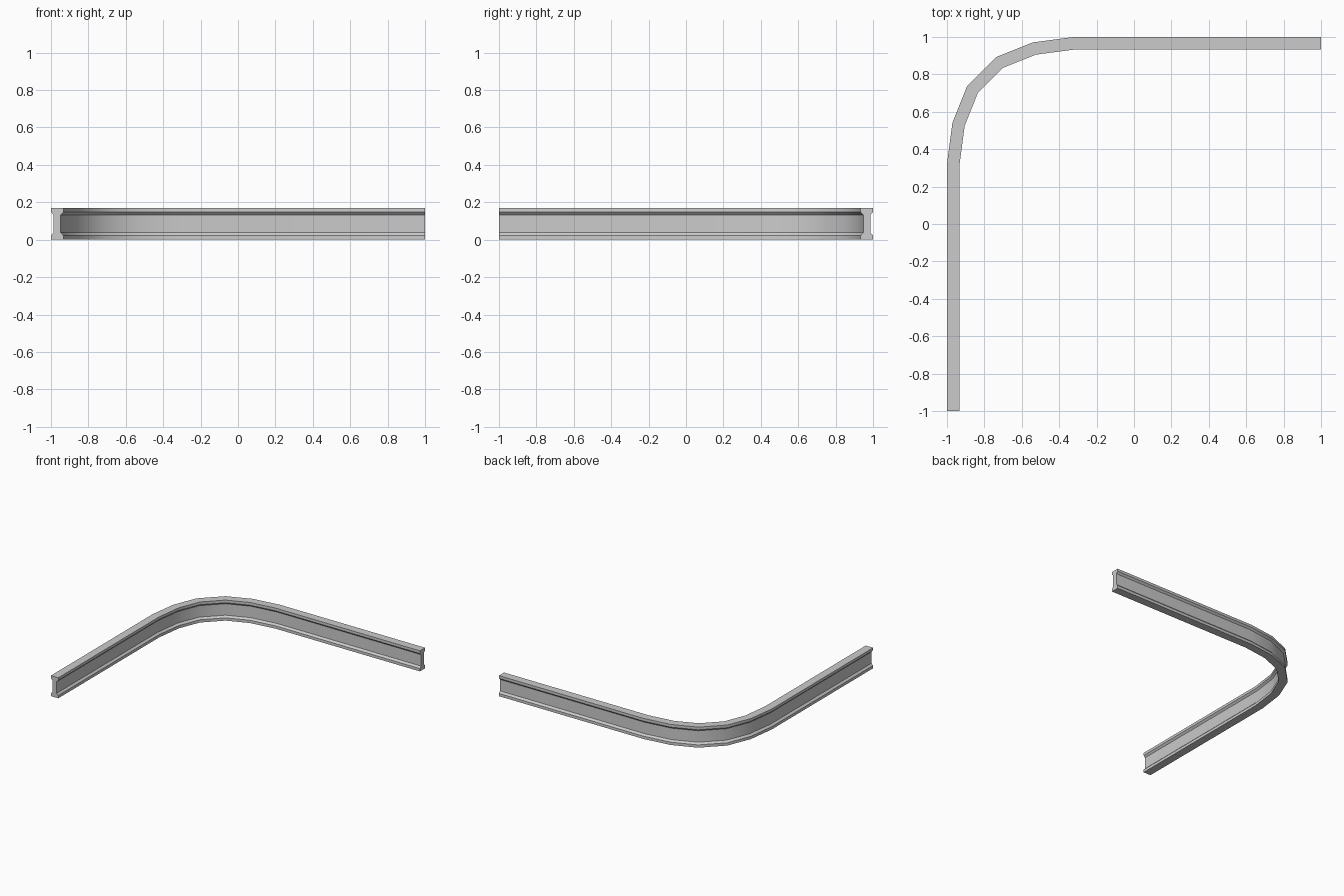
import bpy, bmesh, math
from mathutils import Vector

if "Cube" in bpy.data.objects:
    bpy.data.objects.remove(bpy.data.objects["Cube"])

# Centre line seen from above: straight run, rounded corner, straight run
half = [(-0.967, -1.0), (-0.967, 0.315), (-0.938, 0.534), (-0.864, 0.718)]
path = [Vector(p) for p in half + [(-y, -x) for x, y in reversed(half)]]

# I-beam cross-section (side offset, height), mirrored to the other side
side = [(0.0335, 0.0), (0.0335, 0.023), (0.019, 0.038),
        (0.019, 0.132), (0.0335, 0.147), (0.0335, 0.169)]
profile = side + [(-s, z) for s, z in reversed(side)]


def miter(i):
    """Sideways vector at path point i, lengthened at the bends."""
    dirs = [(path[j + 1] - path[j]).normalized()
            for j in (i - 1, i) if 0 <= j < len(path) - 1]
    mean = sum(dirs, Vector((0, 0))).normalized()
    return Vector((mean.y, -mean.x)) / mean.dot(dirs[0])


# Sweep the section along the path
bm = bmesh.new()
rings = []
for i, p in enumerate(path):
    n = miter(i)
    rings.append([bm.verts.new((p.x + n.x * s, p.y + n.y * s, z))
                  for s, z in profile])
count = len(profile)
for a, b in zip(rings, rings[1:]):
    for k in range(count):
        m = (k + 1) % count
        bm.faces.new((a[k], a[m], b[m], b[k]))

# End caps
bm.faces.new(rings[0])
bm.faces.new(rings[-1])
bmesh.ops.recalc_face_normals(bm, faces=bm.faces)

mesh = bpy.data.meshes.new("curved_beam")
bm.to_mesh(mesh)
bm.free()
beam = bpy.data.objects.new("curved_beam", mesh)
bpy.context.collection.objects.link(beam)
bpy.context.view_layer.objects.active = beam
beam.select_set(True)
bpy.ops.object.shade_smooth_by_angle(angle=math.radians(30))
